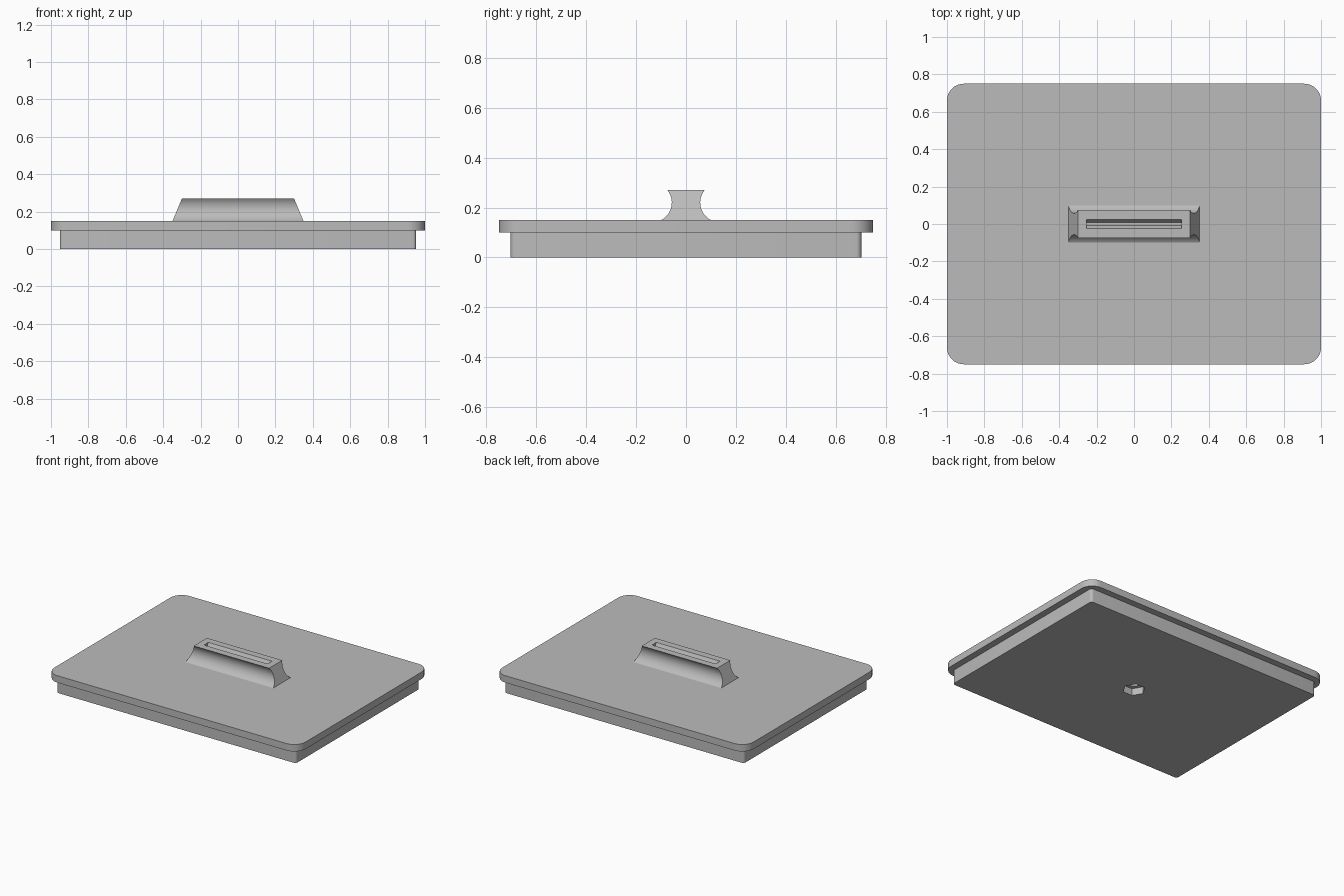
import bpy, bmesh, math

cube = bpy.data.objects.get("Cube")
if cube:
    bpy.data.objects.remove(cube, do_unlink=True)

grey = bpy.data.materials.new("light_grey")
grey.use_nodes = True
GREY = (0.5, 0.5, 0.5, 1)
grey.diffuse_color = GREY
grey.node_tree.nodes["Principled BSDF"].inputs["Base Color"].default_value = GREY


def loft(name, rings):
    """Skin a stack of equal-length point rings and cap both ends."""
    bm = bmesh.new()
    loops = [[bm.verts.new(p) for p in ring] for ring in rings]
    n = len(loops[0])
    for low, high in zip(loops, loops[1:]):
        for i in range(n):
            j = (i + 1) % n
            bm.faces.new((low[i], low[j], high[j], high[i]))
    bm.faces.new(loops[0][::-1])
    bm.faces.new(loops[-1])
    bmesh.ops.recalc_face_normals(bm, faces=bm.faces)
    mesh = bpy.data.meshes.new(name)
    bm.to_mesh(mesh)
    bm.free()
    mesh.materials.append(grey)
    obj = bpy.data.objects.new(name, mesh)
    bpy.context.collection.objects.link(obj)
    return obj


def rounded_rect(hx, hy, r, z, steps=10):
    pts = []
    for k, (sx, sy) in enumerate([(1, 1), (-1, 1), (-1, -1), (1, -1)]):
        for i in range(steps + 1):
            a = math.pi / 2 * (k + i / steps)
            pts.append((sx * (hx - r) + r * math.cos(a),
                        sy * (hy - r) + r * math.sin(a), z))
    return pts


def rect(hx, hy, z):
    return [(hx, hy, z), (-hx, hy, z), (-hx, -hy, z), (hx, -hy, z)]


def polygon(r, n, z):
    return [(r * math.cos(math.tau * i / n), r * math.sin(math.tau * i / n), z)
            for i in range(n)]


def cut(target, cutter):
    cutter.hide_render = True
    mod = target.modifiers.new("cut", "BOOLEAN")
    mod.operation = "DIFFERENCE"
    mod.solver = "EXACT"
    mod.object = cutter
    bpy.context.view_layer.objects.active = target
    bpy.ops.object.modifier_apply(modifier=mod.name)
    bpy.data.objects.remove(cutter, do_unlink=True)


def smooth(obj):
    bpy.ops.object.select_all(action="DESELECT")
    obj.select_set(True)
    bpy.context.view_layer.objects.active = obj
    bpy.ops.object.shade_smooth_by_angle(angle=math.radians(30))


# Lid plate with rounded corners
plate = loft("lid_plate", [rounded_rect(1, 0.75, 0.09, z) for z in (0.1, 0.15)])

# Plug that fits inside the box, with a nut recess and screw hole beneath
plug = loft("lid_plug", [rounded_rect(0.953, 0.703, 0.02, z, 5) for z in (0, 0.1)])
cut(plug, loft("nut_cutter", [polygon(0.075, 6, z) for z in (-0.05, 0.05)]))
cut(plug, loft("screw_cutter", [polygon(0.04, 24, z) for z in (0.02, 0.09)]))

# Handle: concave sides, sloping ends
BASE, TOP, WAIST, R = 0.15, 0.27, 0.22, 0.079
a0 = math.asin((BASE - WAIST) / R)
a1 = math.asin((TOP - WAIST) / R)
rings = []
for i in range(17):
    a = a0 + (a1 - a0) * i / 16
    z = WAIST + R * math.sin(a)
    rings.append(rect(0.35 - 0.05 * (z - BASE) / (TOP - BASE),
                      0.136 - R * math.cos(a), z))
handle = loft("handle", rings)

# Tapered slot in the top of the handle
cut(handle, loft("slot_cutter", [rect(0.253, 0.008, 0.24),
                                 rect(0.253, 0.025, TOP),
                                 rect(0.253, 0.025, 0.3)]))

for part in (plate, plug, handle):
    smooth(part)
